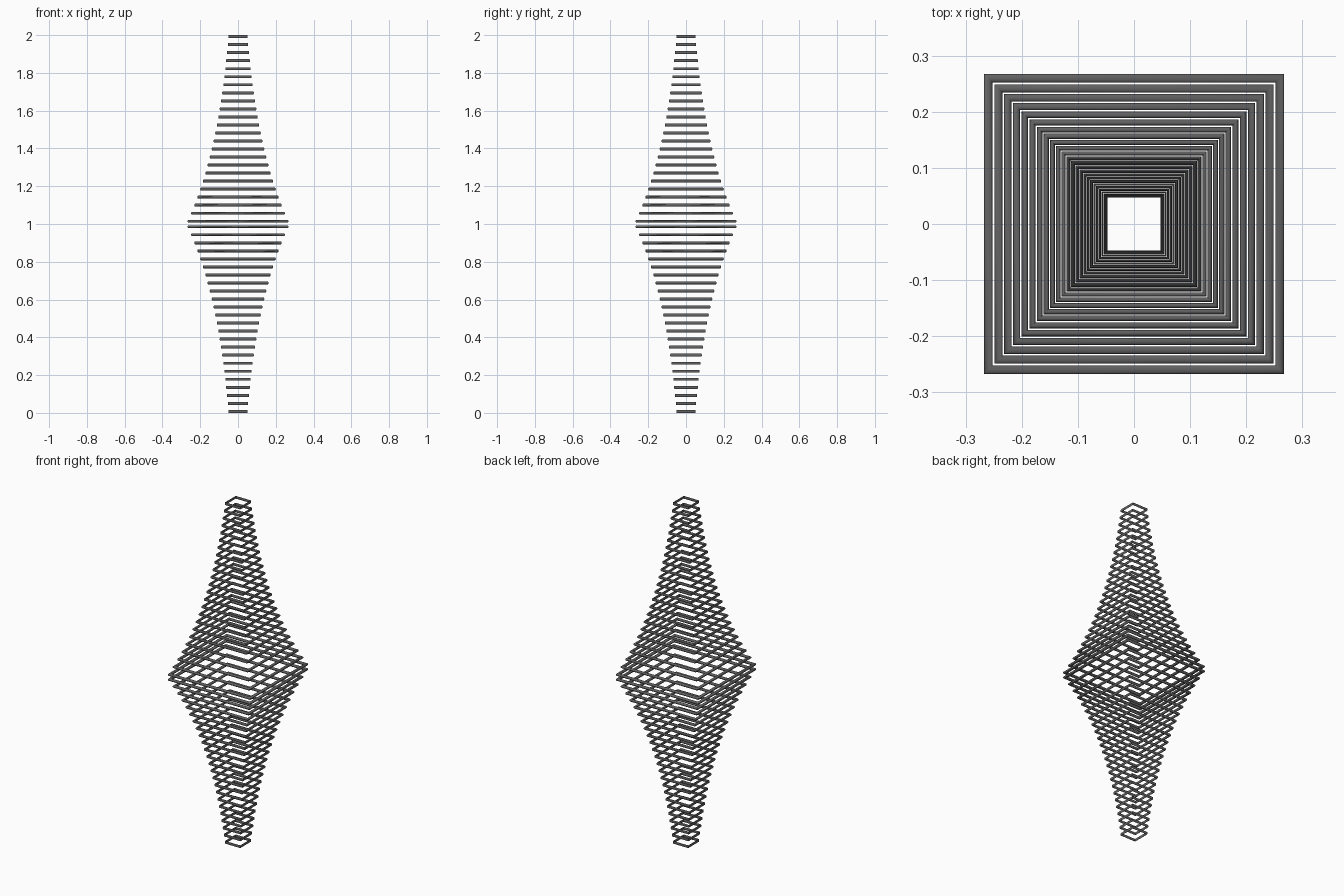
import bpy, bmesh, math

if "Cube" in bpy.data.objects:
    bpy.data.objects.remove(bpy.data.objects["Cube"])

RINGS = 24            # rings per half
TIP, MID = 0.0505, 0.268   # outer half widths
HALF_H = 0.008        # half of the bar height
STEP = 0.0425
SIDES = 12            # sides of the bar cross-section


def add_ring(bm, outer, z):
    """Square ring with mitred corners; bar width shrinks with the ring."""
    half_w = outer * 0.03
    mid = outer - half_w
    loops = []
    for sx, sy in ((1, 1), (-1, 1), (-1, -1), (1, -1)):
        loop = []
        for k in range(SIDES):
            a = 2 * math.pi * (k + 0.5) / SIDES
            r = mid + half_w * math.cos(a)
            loop.append(bm.verts.new((sx * r, sy * r, z + HALF_H * math.sin(a))))
        loops.append(loop)
    for i in range(4):
        a, b = loops[i], loops[(i + 1) % 4]
        for k in range(SIDES):
            n = (k + 1) % SIDES
            bm.faces.new((a[k], a[n], b[n], b[k]))


def make_half(name, top):
    bm = bmesh.new()
    for i in range(RINGS):
        outer = TIP * (MID / TIP) ** (i / (RINGS - 1))
        z = HALF_H + STEP * i
        add_ring(bm, outer, 2 - z if top else z)
    bmesh.ops.recalc_face_normals(bm, faces=bm.faces)
    mesh = bpy.data.meshes.new(name)
    bm.to_mesh(mesh)
    bm.free()
    ob = bpy.data.objects.new(name, mesh)
    bpy.context.collection.objects.link(ob)
    bpy.ops.object.select_all(action='DESELECT')
    ob.select_set(True)
    bpy.context.view_layer.objects.active = ob
    bpy.ops.object.shade_smooth_by_angle(angle=math.radians(50))
    # dark grey metal
    mat = bpy.data.materials.get("dark_grey") or bpy.data.materials.new("dark_grey")
    mat.diffuse_color = (0.12, 0.12, 0.12, 1)
    mat.use_nodes = True
    mat.node_tree.nodes["Principled BSDF"].inputs["Base Color"].default_value = mat.diffuse_color
    mesh.materials.append(mat)


# Lower and upper stacks of square rings
make_half("lower_rings", False)
make_half("upper_rings", True)
